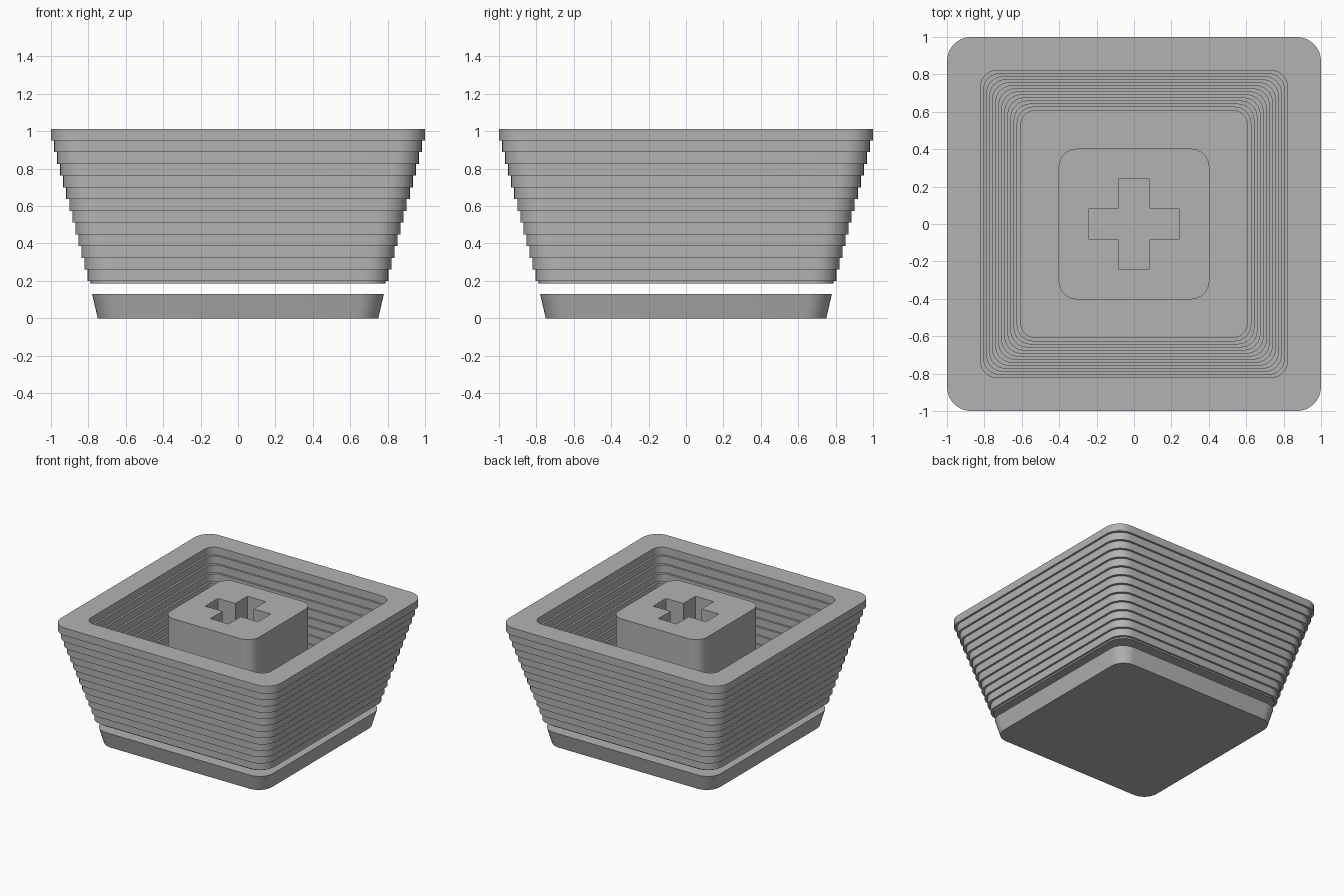
import bpy, bmesh, math

cube = bpy.data.objects.get("Cube")
if cube:
    bpy.data.objects.remove(cube, do_unlink=True)

# Single matte grey
grey = bpy.data.materials.new("plain grey")
grey.use_nodes = True
tone = (0.45, 0.45, 0.45, 1)
grey.diffuse_color = tone
grey.node_tree.nodes["Principled BSDF"].inputs["Base Color"].default_value = tone


def rounded_square(half, radius, steps=8):
    """Counter-clockwise outline of a square with rounded corners."""
    points = []
    for corner in range(4):
        middle = math.pi / 4 + corner * math.pi / 2
        cx = math.copysign(half - radius, math.cos(middle))
        cy = math.copysign(half - radius, math.sin(middle))
        for i in range(steps + 1):
            a = (corner + i / steps) * math.pi / 2
            points.append((cx + radius * math.cos(a), cy + radius * math.sin(a)))
    return points


def add_loop(bm, outline, z):
    return [bm.verts.new((x, y, z)) for x, y in outline]


def bridge(bm, a, b):
    for i in range(len(a)):
        j = (i + 1) % len(a)
        bm.faces.new((a[i], a[j], b[j], b[i]))


def finish(bm, name):
    bmesh.ops.recalc_face_normals(bm, faces=bm.faces)
    mesh = bpy.data.meshes.new(name)
    bm.to_mesh(mesh)
    bm.free()
    obj = bpy.data.objects.new(name, mesh)
    bpy.context.collection.objects.link(obj)
    mesh.materials.append(grey)
    bpy.ops.object.select_all(action='DESELECT')
    obj.select_set(True)
    bpy.context.view_layer.objects.active = obj
    bpy.ops.object.shade_smooth_by_angle(angle=math.radians(30))
    return obj


def ring(name, outer, inner, z0, z1):
    bm = bmesh.new()
    outside = rounded_square(outer, 0.13)
    inside = rounded_square(inner, 0.085)
    loops = [add_loop(bm, outside, z0), add_loop(bm, outside, z1),
             add_loop(bm, inside, z1), add_loop(bm, inside, z0)]
    for i in range(4):
        bridge(bm, loops[i], loops[(i + 1) % 4])
    finish(bm, name)


# Base plate, flaring upward
bm = bmesh.new()
low = add_loop(bm, rounded_square(0.75, 0.12), 0)
high = add_loop(bm, rounded_square(0.78, 0.125), 0.13)
bridge(bm, low, high)
bm.faces.new(low)
bm.faces.new(high)
finish(bm, "base_plate")

# Stepped wall: a thin starter ring and a stack growing outward
LAYERS, STEP = 13, 0.0163
WALL_LOW, TOP = 0.198, 1.013
pitch = (TOP - WALL_LOW) / LAYERS
ring("wall_starter_ring", 1 - LAYERS * STEP, 0.82 - LAYERS * STEP, 0.186, WALL_LOW)
for i in range(LAYERS):
    shrink = (LAYERS - 1 - i) * STEP
    ring(f"wall_ring_{i + 1}", 1 - shrink, 0.82 - shrink,
         WALL_LOW + i * pitch, WALL_LOW + (i + 1) * pitch)

# Central stem with a cross-shaped socket
arm, w = 0.24, 0.083
quarter = [(arm, -w), (arm, w), (w, w)]
cross = []
for turn in range(4):
    for x, y in quarter:
        for _ in range(turn):
            x, y = -y, x
        cross.append((x, y))

bm = bmesh.new()
for outline in (rounded_square(0.403, 0.1), cross):
    loop = add_loop(bm, outline, 0.186)
    for i in range(len(loop)):
        bm.edges.new((loop[i], loop[(i + 1) % len(loop)]))
bmesh.ops.triangle_fill(bm, edges=bm.edges[:], use_beauty=True)
result = bmesh.ops.extrude_face_region(bm, geom=bm.faces[:], use_keep_orig=True)
moved = [g for g in result["geom"] if isinstance(g, bmesh.types.BMVert)]
bmesh.ops.translate(bm, verts=moved, vec=(0, 0, TOP - 0.186))
finish(bm, "stem")
